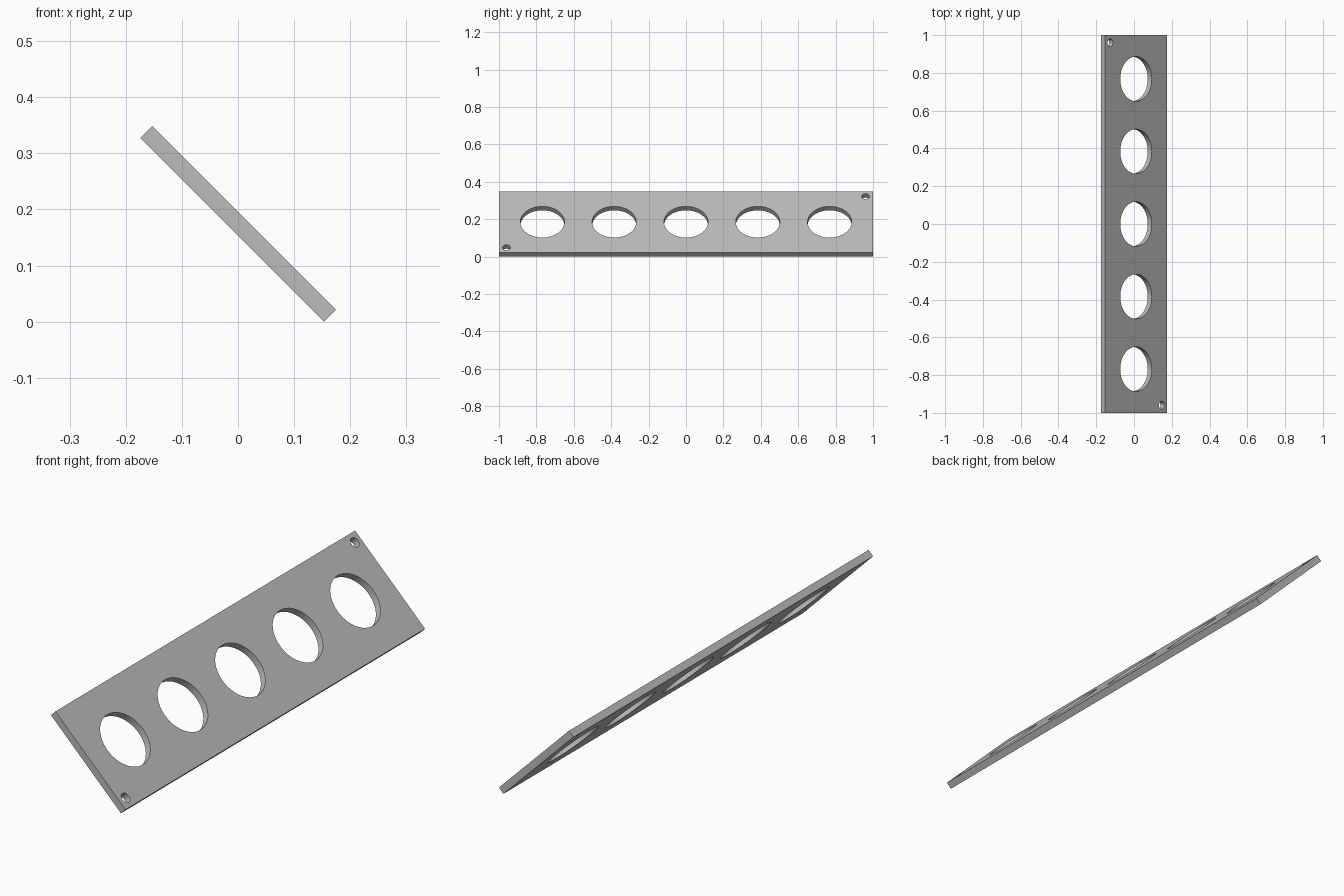
import bpy
import math
from mathutils import Matrix, Vector

if "Cube" in bpy.data.objects:
    bpy.data.objects.remove(bpy.data.objects["Cube"], do_unlink=True)

WIDTH, LENGTH, THICK = 0.463, 2.0, 0.03
HOLE_R, HOLE_STEP = 0.118, 0.384
SCREW_R, SCREW_X, SCREW_Y = 0.021, 0.193, 0.96

# Plain grey finish
grey = bpy.data.materials.new("grey")
grey.use_nodes = True
colour = (0.5, 0.5, 0.5, 1)
grey.diffuse_color = colour
grey.node_tree.nodes["Principled BSDF"].inputs["Base Color"].default_value = colour

# Flat plate
bpy.ops.mesh.primitive_cube_add(size=1)
plate = bpy.context.object
plate.name = "perforated_plate"
plate.data.transform(Matrix.Diagonal((WIDTH, LENGTH, THICK, 1)))
plate.data.materials.append(grey)


def drill(x, y, radius, sides):
    """Cut a round hole straight through the plate."""
    bpy.ops.mesh.primitive_cylinder_add(vertices=sides, radius=radius,
                                        depth=THICK * 4, location=(x, y, 0))
    cutter = bpy.context.object
    cutter.name = "hole_cutter"
    cutter.hide_render = True
    cutter.data.materials.append(grey)
    bpy.context.view_layer.objects.active = plate
    cut = plate.modifiers.new("hole", "BOOLEAN")
    cut.operation = "DIFFERENCE"
    cut.solver = "EXACT"
    cut.object = cutter
    bpy.ops.object.modifier_apply(modifier=cut.name)
    bpy.data.objects.remove(cutter, do_unlink=True)


# Row of five large holes
for i in range(-2, 3):
    drill(0, i * HOLE_STEP, HOLE_R, 64)

# Screw holes in two opposite corners
for side in (-1, 1):
    drill(side * SCREW_X, -side * SCREW_Y, SCREW_R, 32)

# Smooth hole walls, crisp plate edges
plate.select_set(True)
bpy.context.view_layer.objects.active = plate
bpy.ops.object.shade_smooth_by_angle(angle=math.radians(30))

# Tilt the plate and rest its lower edge on the ground
height = (WIDTH + THICK) * math.sin(math.radians(45))
plate.data.transform(Matrix.Translation(Vector((0, 0, height / 2)))
                     @ Matrix.Rotation(math.radians(45), 4, "Y"))
